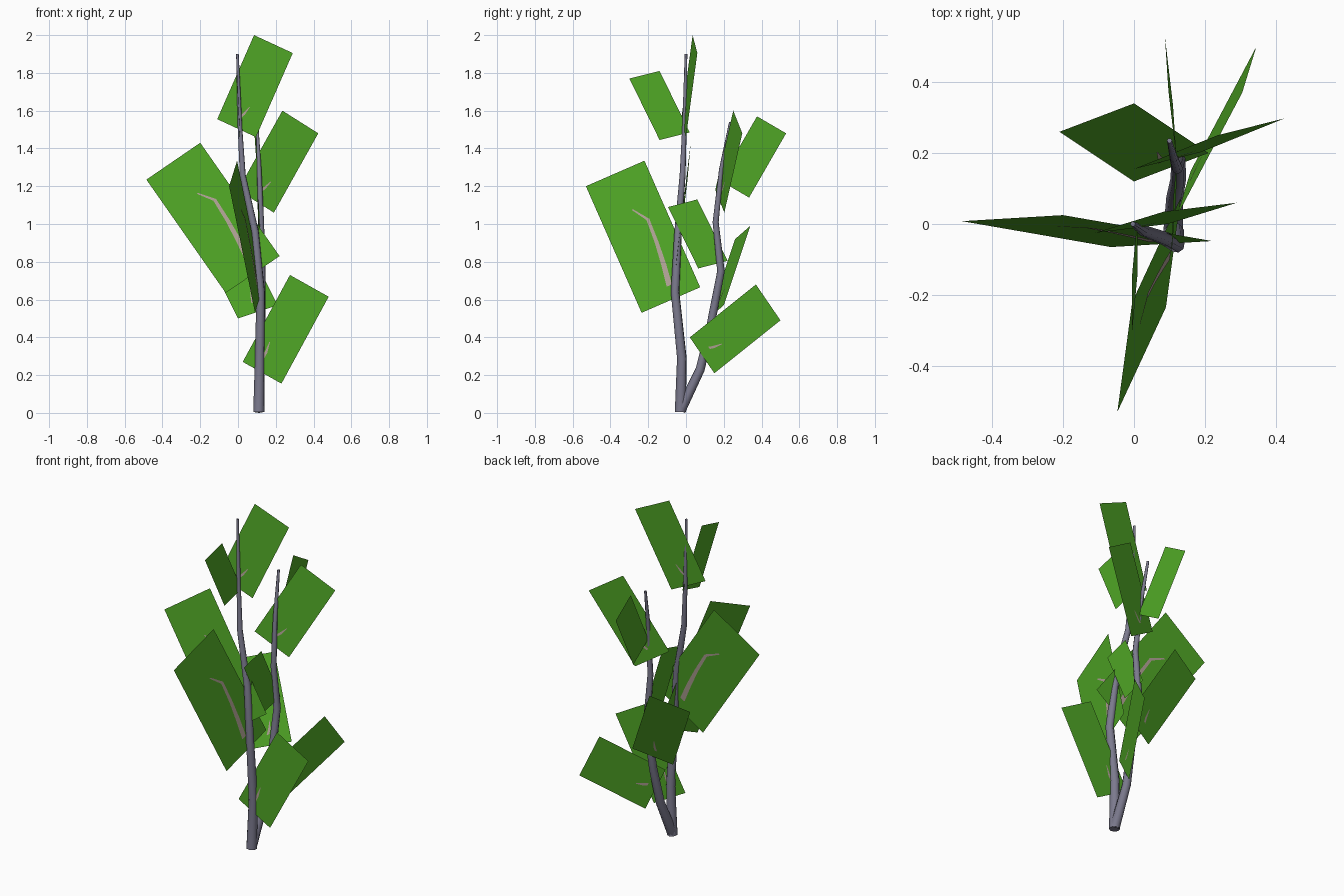
import bpy, bmesh
from mathutils import Vector

if "Cube" in bpy.data.objects:
    bpy.data.objects.remove(bpy.data.objects["Cube"])


def material(name, rgb):
    m = bpy.data.materials.new(name)
    m.diffuse_color = (*rgb, 1)
    m.use_nodes = True
    m.node_tree.nodes["Principled BSDF"].inputs["Base Color"].default_value = m.diffuse_color
    return m


BARK = material("grey_bark", (0.20, 0.195, 0.27))
LEAF = material("leaf_green", (0.08, 0.385, 0.019))
TWIG = material("pale_twig", (0.45, 0.37, 0.31))


def stem(name, pts):
    """Tapering tube through (x, y, z, radius) points."""
    cu = bpy.data.curves.new(name, 'CURVE')
    cu.dimensions = '3D'
    cu.bevel_depth = 1.0
    cu.bevel_resolution = 2
    cu.use_fill_caps = True
    sp = cu.splines.new('POLY')
    sp.points.add(len(pts) - 1)
    for p, (x, y, z, r) in zip(sp.points, pts):
        p.co = (x, y, z, 1)
        p.radius = r
    ob = bpy.data.objects.new(name, cu)
    bpy.context.collection.objects.link(ob)
    cu.materials.append(BARK)
    bpy.ops.object.select_all(action='DESELECT')
    ob.select_set(True)
    bpy.context.view_layer.objects.active = ob
    bpy.ops.object.convert(target='MESH')
    bpy.ops.object.shade_smooth_by_angle(angle=1.0)


def leaf(name, a, b, c, d=None, twig=()):
    """Flat leaf card a-b-c-d (b, c on one long side); d completes the parallelogram.
    twig: (u, v, half width) points of the pale streak, shown on both sides."""
    a, b, c = Vector(a), Vector(b), Vector(c)
    d = a + c - b
    bm = bmesh.new()
    bm.faces.new([bm.verts.new(p) for p in (a, b, c, d)])
    u_ax, v_ax = a - b, b - c
    n = u_ax.cross(v_ax).normalized()
    for side in (-1, 1):
        rows = []
        for u, v, w in twig:
            mid = c + v_ax * v + n * 0.002 * side
            rows.append([bm.verts.new(mid + u_ax * (u + s * w)) for s in (-1, 1)])
        for r, q in zip(rows, rows[1:]):
            f = bm.faces.new((r[0], r[1], q[1], q[0]))
            f.material_index = 1
    me = bpy.data.meshes.new(name)
    bm.to_mesh(me)
    bm.free()
    me.materials.append(LEAF)
    me.materials.append(TWIG)
    bpy.context.collection.objects.link(bpy.data.objects.new(name, me))


# Two stems sharing one foot
stem("tall_stem", [(0.11, -0.03, 0.005, 0.030), (0.115, -0.022, 0.29, 0.026),
                   (0.12, -0.058, 0.64, 0.023), (0.09, -0.042, 0.96, 0.020),
                   (0.025, -0.018, 1.26, 0.016), (0.01, -0.008, 1.52, 0.012),
                   (-0.003, 0.0, 1.9, 0.007)])
stem("short_stem", [(0.11, -0.03, 0.012, 0.028), (0.115, 0.075, 0.23, 0.024),
                    (0.125, 0.128, 0.45, 0.022), (0.125, 0.185, 0.75, 0.020),
                    (0.122, 0.157, 1.01, 0.016), (0.112, 0.187, 1.29, 0.012),
                    (0.10, 0.235, 1.54, 0.007)])

# Streak patterns on the leaves: long on the big leaves, short on the others
LONG = [(0.57, 0.10, 0.045), (0.62, 0.25, 0.04), (0.66, 0.42, 0.03),
        (0.68, 0.60, 0.025), (0.52, 0.71, 0.012)]
SHORT = [(0.47, 0.12, 0.03), (0.52, 0.17, 0.03), (0.58, 0.27, 0.008)]
SHORT_L = [(0.35, 0.12, 0.035), (0.36, 0.20, 0.03), (0.32, 0.31, 0.008)]

# Big leaves
leaf("big_side_leaf", (-0.2, 0.025, 1.43), (-0.485, 0.008, 1.235), (-0.065, -0.065, 0.635), twig=LONG)
leaf("big_front_leaf", (-0.005, -0.22, 1.335), (-0.047, -0.53, 1.2), (0.09, -0.235, 0.53), twig=LONG)

# Remaining leaves, top to bottom
leaf("top_leaf", (0.29, 0.06, 1.905), (0.085, 0.035, 2.0), (-0.11, -0.025, 1.555), twig=SHORT)
leaf("upper_front_leaf", (-0.005, -0.14, 1.81), (-0.005, -0.3, 1.77), (0.01, -0.14, 1.445))
leaf("upper_right_leaf", (0.425, 0.298, 1.48), (0.235, 0.25, 1.6), (0.0, 0.155, 1.18), twig=SHORT)
leaf("upper_back_leaf", (0.087, 0.53, 1.48), (0.097, 0.376, 1.57), (0.12, 0.18, 1.23))
leaf("inner_leaf", (0.11, 0.06, 1.13), (0.105, -0.095, 1.09), (0.118, 0.065, 0.765))
leaf("back_leaf", (0.0, 0.34, 0.99), (-0.21, 0.26, 0.92), (0.0, 0.12, 0.5), twig=SHORT)
leaf("low_right_leaf", (0.48, -0.03, 0.615), (0.275, -0.03, 0.73), (0.025, -0.03, 0.27), twig=SHORT_L)
leaf("low_back_leaf", (0.345, 0.5, 0.49), (0.305, 0.37, 0.68), (0.12, 0.02, 0.40), twig=SHORT)
